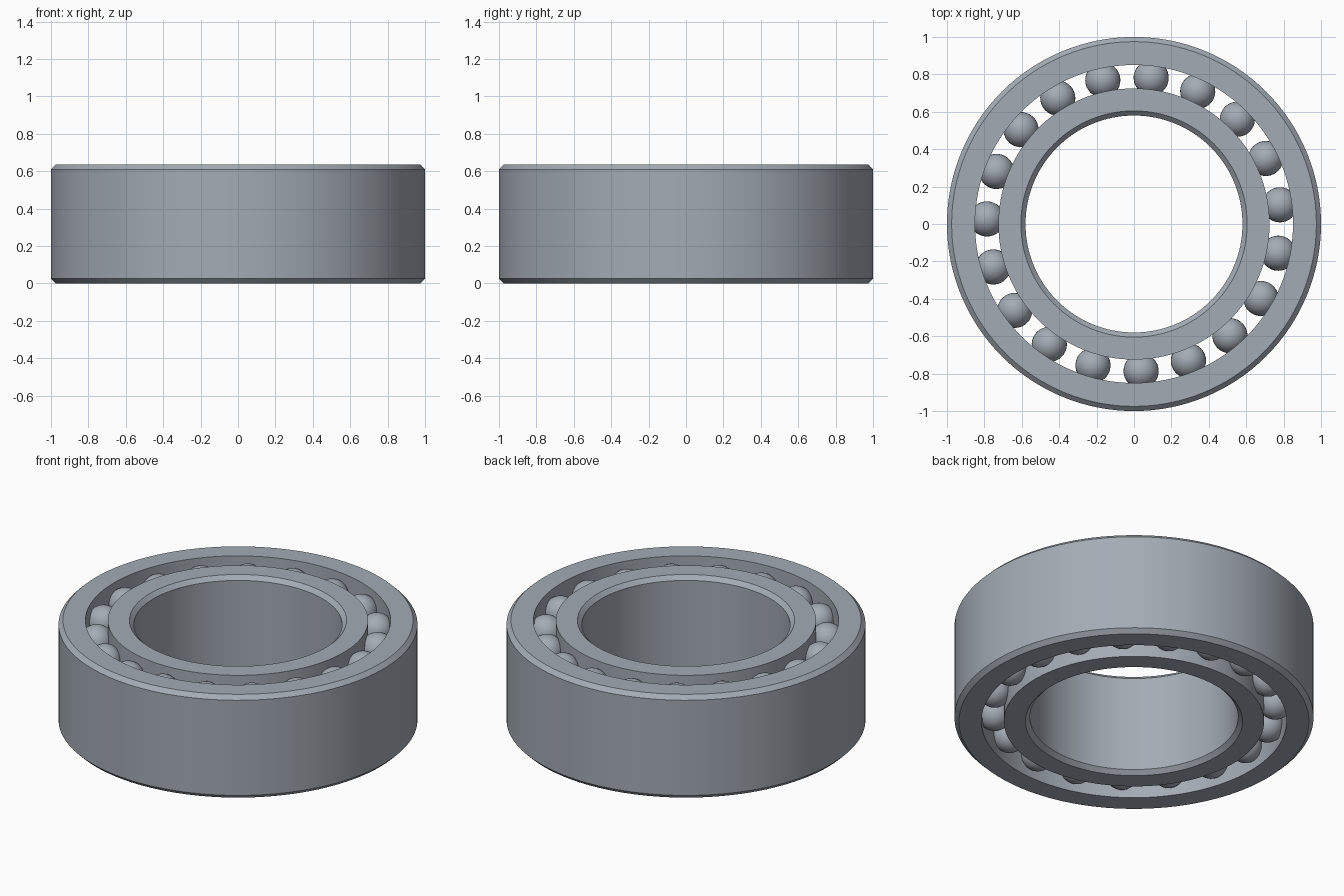
import bpy, bmesh, math
from mathutils import Matrix

cube = bpy.data.objects.get("Cube")
if cube:
    bpy.data.objects.remove(cube, do_unlink=True)

HEIGHT = 0.635
CHAMFER = 0.025
BALLS = 19
BALL_RADIUS = 0.094
PITCH_RADIUS = 0.787
ROW_DEPTH = 0.12
SEGMENTS = 128

steel = bpy.data.materials.new("steel grey")
steel.use_nodes = True
colour = (0.37, 0.41, 0.46, 1)
steel.diffuse_color = colour
steel.node_tree.nodes["Principled BSDF"].inputs["Base Color"].default_value = colour


def finish(name, bm):
    """Turn a bmesh into a smooth-shaded steel object."""
    bmesh.ops.recalc_face_normals(bm, faces=bm.faces)
    mesh = bpy.data.meshes.new(name)
    bm.to_mesh(mesh)
    bm.free()
    mesh.materials.append(steel)
    obj = bpy.data.objects.new(name, mesh)
    bpy.context.collection.objects.link(obj)
    bpy.ops.object.select_all(action='DESELECT')
    obj.select_set(True)
    bpy.context.view_layer.objects.active = obj
    bpy.ops.object.shade_smooth_by_angle(angle=math.radians(30))
    return obj


def ring(name, plain, chamfered):
    """Lathe a ring with one plain wall and one wall with chamfered rims."""
    inset = chamfered + math.copysign(CHAMFER, plain - chamfered)
    profile = [(plain, 0), (inset, 0), (chamfered, CHAMFER),
               (chamfered, HEIGHT - CHAMFER), (inset, HEIGHT), (plain, HEIGHT)]
    bm = bmesh.new()
    verts = [bm.verts.new((r, 0, z)) for r, z in profile]
    edges = [bm.edges.new((v, verts[i - 1])) for i, v in enumerate(verts)]
    bmesh.ops.spin(bm, geom=verts + edges, axis=(0, 0, 1), cent=(0, 0, 0),
                   angle=math.tau, steps=SEGMENTS)
    bmesh.ops.remove_doubles(bm, verts=bm.verts, dist=0.0001)
    return finish(name, bm)


def ball_row(name, z):
    """Place one full circle of balls between the rings."""
    bm = bmesh.new()
    for i in range(BALLS):
        turn = Matrix.Rotation(math.radians(7.5) + math.tau * i / BALLS, 4, 'Z')
        place = turn @ Matrix.Translation((PITCH_RADIUS, 0, z))
        bmesh.ops.create_uvsphere(bm, u_segments=32, v_segments=16,
                                  radius=BALL_RADIUS, matrix=place)
    return finish(name, bm)


# Outer and inner races
ring("outer_ring", 0.85, 1.0)
ring("inner_ring", 0.725, 0.58)

# Two aligned rows of balls
ball_row("lower_balls", ROW_DEPTH)
ball_row("upper_balls", HEIGHT - ROW_DEPTH)
